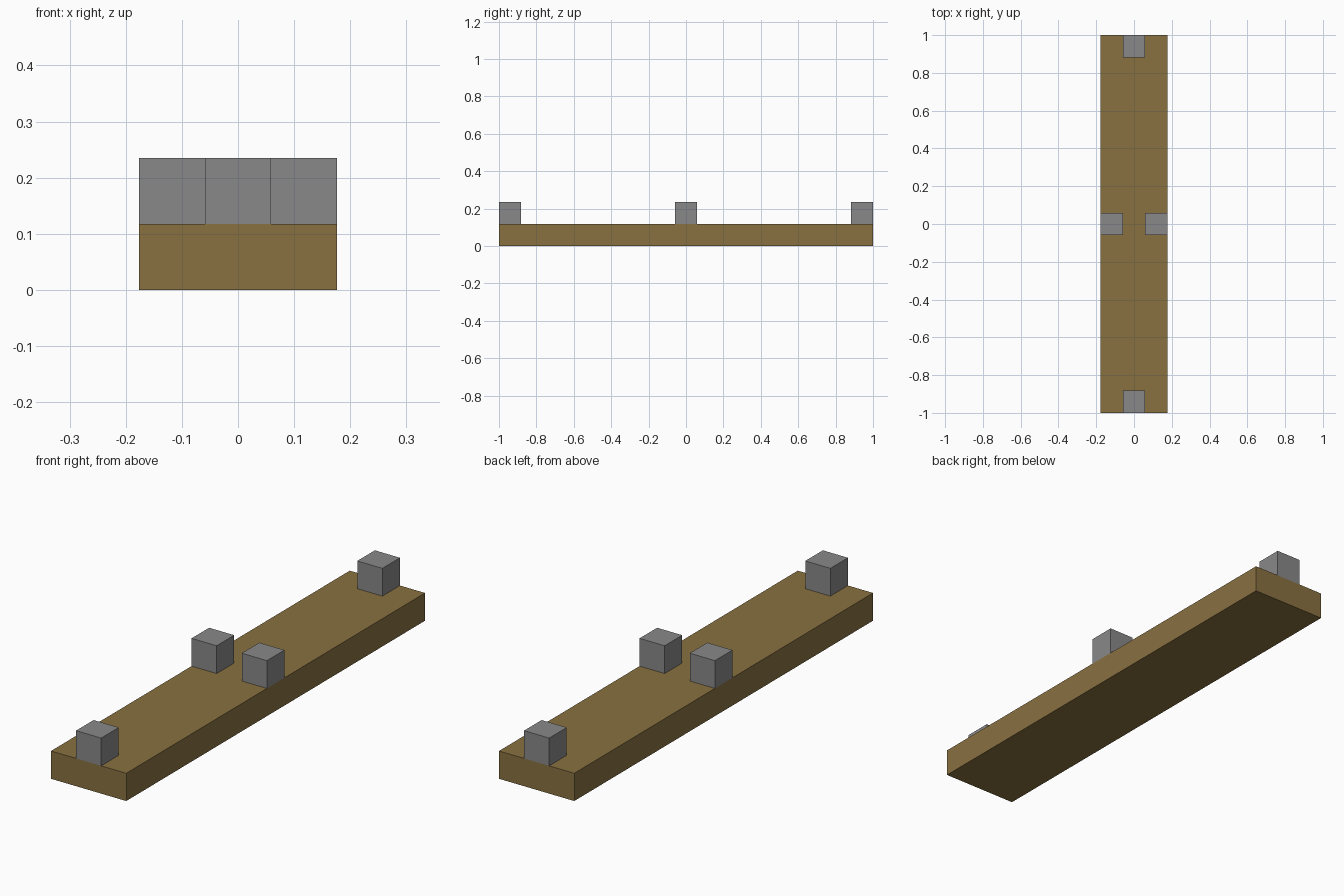
import bpy

if "Cube" in bpy.data.objects:
    bpy.data.objects.remove(bpy.data.objects["Cube"], do_unlink=True)

U = 2 / 17  # block size: the plank is 3 x 17 x 1 blocks


def make_material(name, rgb):
    mat = bpy.data.materials.new(name)
    mat.use_nodes = True
    color = (*rgb, 1)
    mat.diffuse_color = color
    mat.node_tree.nodes["Principled BSDF"].inputs["Base Color"].default_value = color
    return mat


def box(name, location, size, mat):
    bpy.ops.mesh.primitive_cube_add(size=1, location=location)
    obj = bpy.context.object
    obj.name = name
    obj.scale = size
    bpy.ops.object.transform_apply(location=False, rotation=False, scale=True)
    obj.data.materials.append(mat)
    return obj


wood = make_material("brown wood", (0.25, 0.165, 0.053))
stone = make_material("grey stone", (0.25, 0.25, 0.25))

# Long flat base
box("plank", (0, 0, U / 2), (3 * U, 17 * U, U), wood)

# One block at each end and one at each side of the middle
blocks = {"front": (0, -8), "back": (0, 8), "left": (1, 0), "right": (-1, 0)}
for side, (x, y) in blocks.items():
    box(side + "_block", (x * U, y * U, 1.5 * U), (U, U, U), stone)
